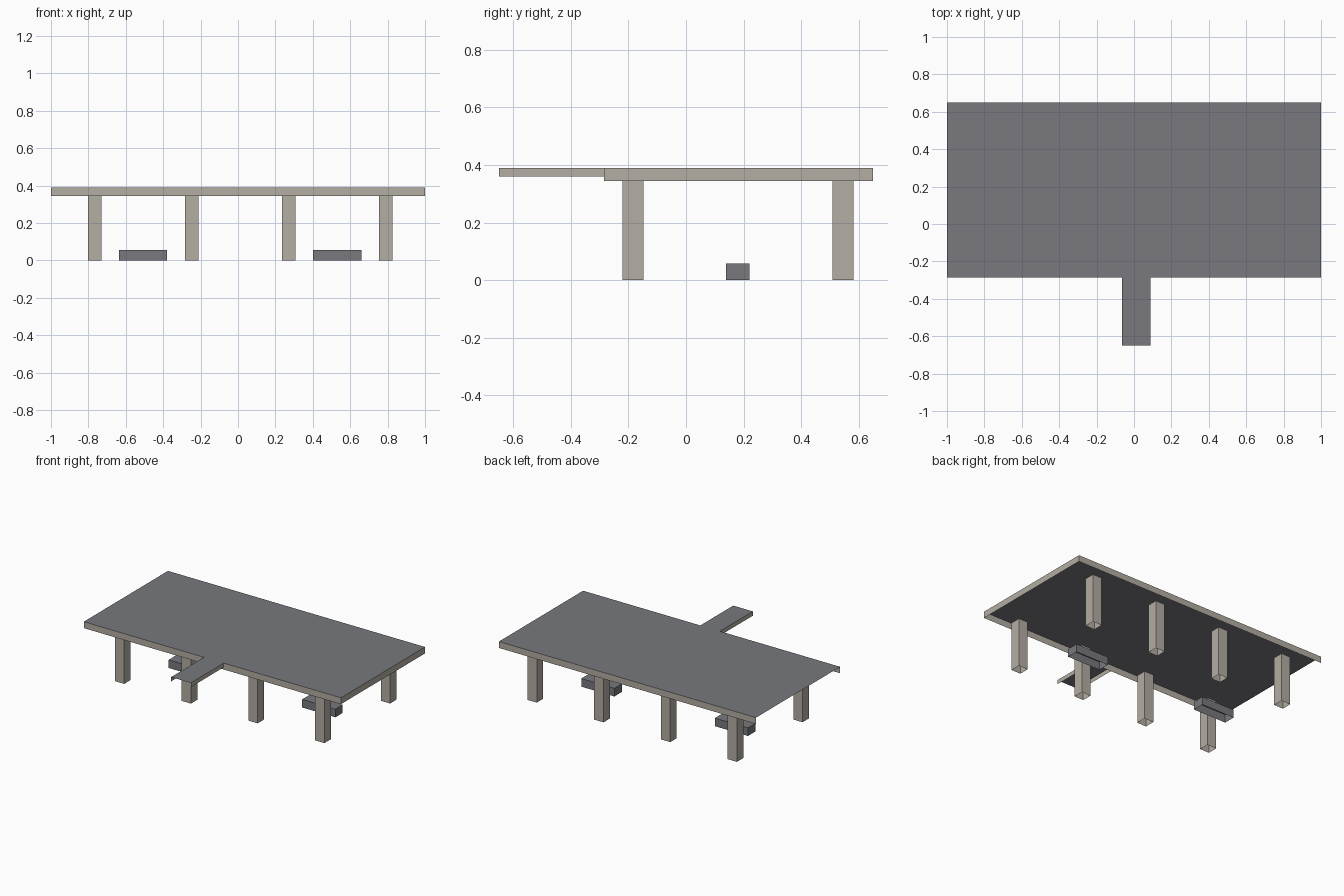
import bpy, bmesh
from mathutils import Vector

if "Cube" in bpy.data.objects:
    bpy.data.objects.remove(bpy.data.objects["Cube"])


def material(name, rgb):
    m = bpy.data.materials.new(name)
    m.diffuse_color = (*rgb, 1.0)
    m.use_nodes = True
    m.node_tree.nodes["Principled BSDF"].inputs["Base Color"].default_value = m.diffuse_color
    return m


GREY = material("slate grey", (0.188, 0.191, 0.209))
STONE = material("pale stone", (0.456, 0.423, 0.366))


def shell(name, lo, hi, open_sides, side_mat, top_mat):
    """Thin-walled box without the faces whose outward directions are listed."""
    lo, hi = Vector(lo), Vector(hi)
    bm = bmesh.new()
    bmesh.ops.create_cube(bm, size=1.0)
    for v in bm.verts:
        v.co = Vector((lo[i] + (v.co[i] + 0.5) * (hi[i] - lo[i]) for i in range(3)))
    bm.normal_update()
    gone = [f for f in bm.faces
            if any(f.normal.dot(Vector(d)) > 0.9 for d in open_sides)]
    bmesh.ops.delete(bm, geom=gone, context='FACES')
    for f in bm.faces:
        f.material_index = 1 if f.normal.z > 0.9 else 0
    mesh = bpy.data.meshes.new(name)
    bm.to_mesh(mesh)
    bm.free()
    mesh.materials.append(side_mat)
    mesh.materials.append(top_mat)
    ob = bpy.data.objects.new(name, mesh)
    bpy.context.collection.objects.link(ob)
    return ob


DOWN, UP, LEFT, FRONT, BACK = (0, 0, -1), (0, 0, 1), (-1, 0, 0), (0, -1, 0), (0, 1, 0)

# Deck: grey surface with a stone skirt on three sides, open below and at the left
shell("deck", (-1, -0.285, 0.345), (1, 0.65, 0.39), [DOWN, LEFT], STONE, GREY)

# Access walkway: grey surface with two side skirts
shell("walkway", (-0.065, -0.65, 0.36), (0.088, -0.285, 0.39),
      [DOWN, FRONT, BACK], STONE, GREY)

# Two rows of hollow square piers
for row, y in (("front", -0.184), ("back", 0.545)):
    for i, x in enumerate((-0.767, -0.248, 0.271, 0.79)):
        shell(f"{row}_pier_{i + 1}", (x - 0.036, y - 0.036, 0),
              (x + 0.036, y + 0.036, 0.345), [DOWN, UP], STONE, STONE)

# Low blocks on the ground between the piers
for side, x in (("left", -0.508), ("right", 0.531)):
    shell(f"{side}_block", (x - 0.129, 0.139, 0), (x + 0.129, 0.221, 0.057),
          [DOWN], GREY, GREY)
